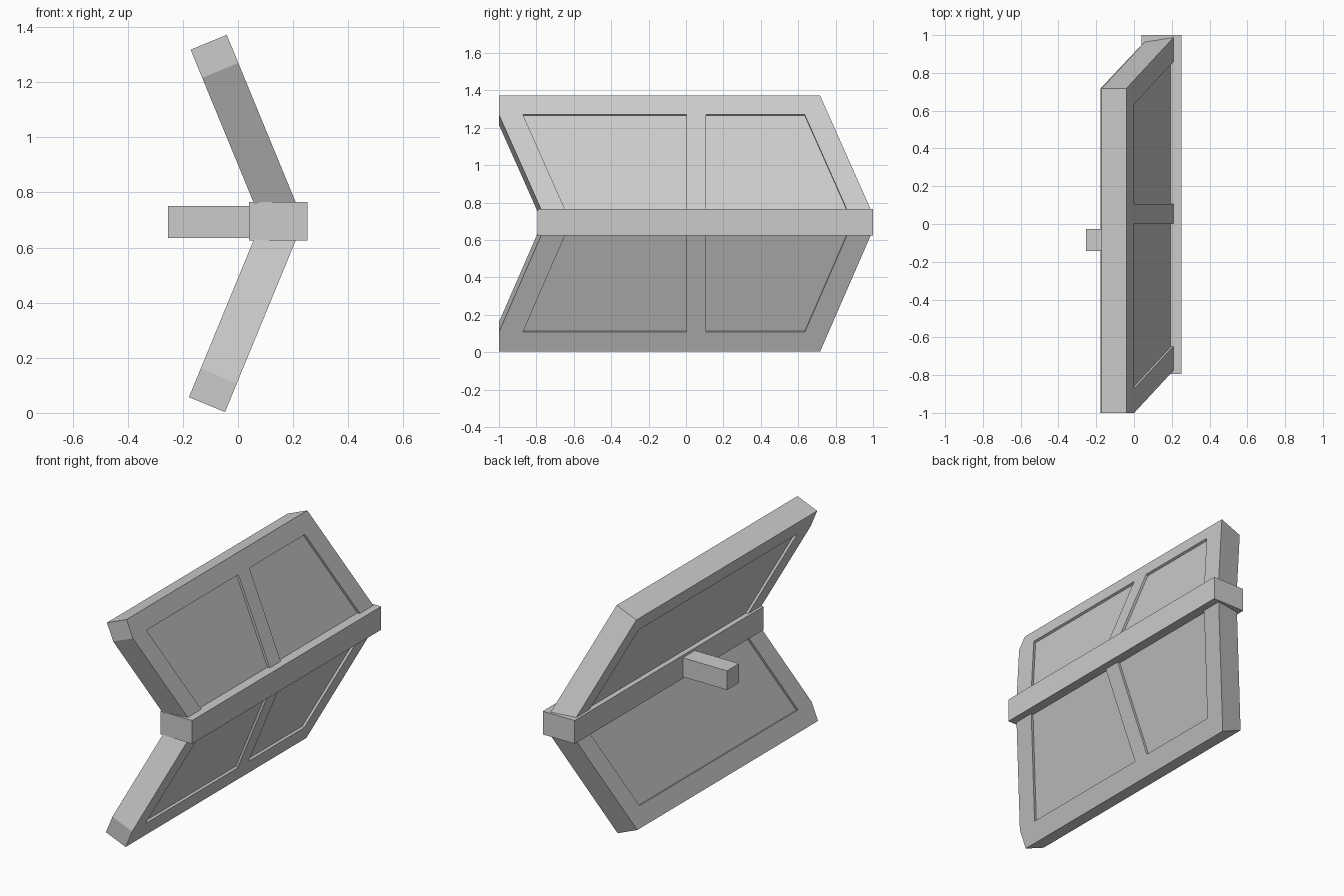
import bpy, bmesh
from mathutils import Vector

if "Cube" in bpy.data.objects:
    bpy.data.objects.remove(bpy.data.objects["Cube"])

MID = 0.695                                   # height of the spine
THICK = Vector((-0.131, -0.054))              # outer to inner face, in x and height from the spine
RECESS = 0.1                                  # recess depth as a share of the thickness

grey = bpy.data.materials.new("light grey")
grey.diffuse_color = (0.6, 0.6, 0.6, 1)
grey.use_nodes = True
grey.node_tree.nodes["Principled BSDF"].inputs["Base Color"].default_value = grey.diffuse_color


def prism(name, outline, sign, reach, t0, t1):
    """Solid from a (y, height) outline on the slanted face, between two thickness shares."""
    bm = bmesh.new()
    k = reach / 0.677
    rings = []
    for t in (t0, t1):
        ring = []
        for y, d in outline:
            d *= k
            x = 0.238 - 0.412 * d + THICK.x * t
            ring.append(bm.verts.new((x, y, MID + sign * (d + THICK.y * t))))
        rings.append(ring)
    a, b = rings
    bm.faces.new(a)
    bm.faces.new(b[::-1])
    n = len(a)
    for i in range(n):
        bm.faces.new((a[i], b[i], b[(i + 1) % n], a[(i + 1) % n]))
    bmesh.ops.recalc_face_normals(bm, faces=bm.faces)
    mesh = bpy.data.meshes.new(name)
    bm.to_mesh(mesh)
    bm.free()
    mesh.materials.append(grey)
    ob = bpy.data.objects.new(name, mesh)
    bpy.context.collection.objects.link(ob)
    return ob


def box(name, lo, hi):
    bpy.ops.mesh.primitive_cube_add(size=1)
    ob = bpy.context.object
    ob.name = name
    ob.location = [(a + b) / 2 for a, b in zip(lo, hi)]
    ob.scale = [b - a for a, b in zip(lo, hi)]
    ob.data.materials.append(grey)


def slant(y_top, d_top, d):
    """Follow the raked panel ends down towards the spine."""
    return y_top + 0.445 * (d_top - d)


def panel(name, sign, reach):
    low, top, rim = 0.05, 0.677, 0.575
    ob = prism(name, [(-1, top), (0.717, top), (slant(0.717, top, low), low),
                      (slant(-1, rim, low), low), (-1, rim)], sign, reach, 0, 1)
    # recesses: two bays outside, one wide bay inside
    left = [(slant(-0.872, rim, 0), 0), (-0.872, rim)]
    right = [(0.635, rim), (slant(0.635, rim, 0), 0)]
    bays = [(left + [(0.003, rim), (0.003, 0)], -0.3, RECESS),
            ([(0.107, 0), (0.107, rim)] + right, -0.3, RECESS),
            (left + right, 1 - RECESS, 1.3)]
    for outline, t0, t1 in bays:
        cutter = prism("bay_cutter", outline, sign, reach, t0, t1)
        cutter.hide_render = True
        mod = ob.modifiers.new("bay", "BOOLEAN")
        mod.operation = "DIFFERENCE"
        mod.solver = "EXACT"
        mod.object = cutter
        bpy.context.view_layer.objects.active = ob
        bpy.ops.object.modifier_apply(modifier=mod.name)
        bpy.data.objects.remove(cutter)


# slanted panels above and below the spine
panel("upper_panel", 1, 0.677)
panel("lower_panel", -1, 0.692)
# spine and mounting strut
box("spine", (0.04, -0.795, 0.625), (0.252, 1.0, 0.765))
box("mounting_strut", (-0.254, -0.142, 0.635), (0.1, -0.027, 0.75))
